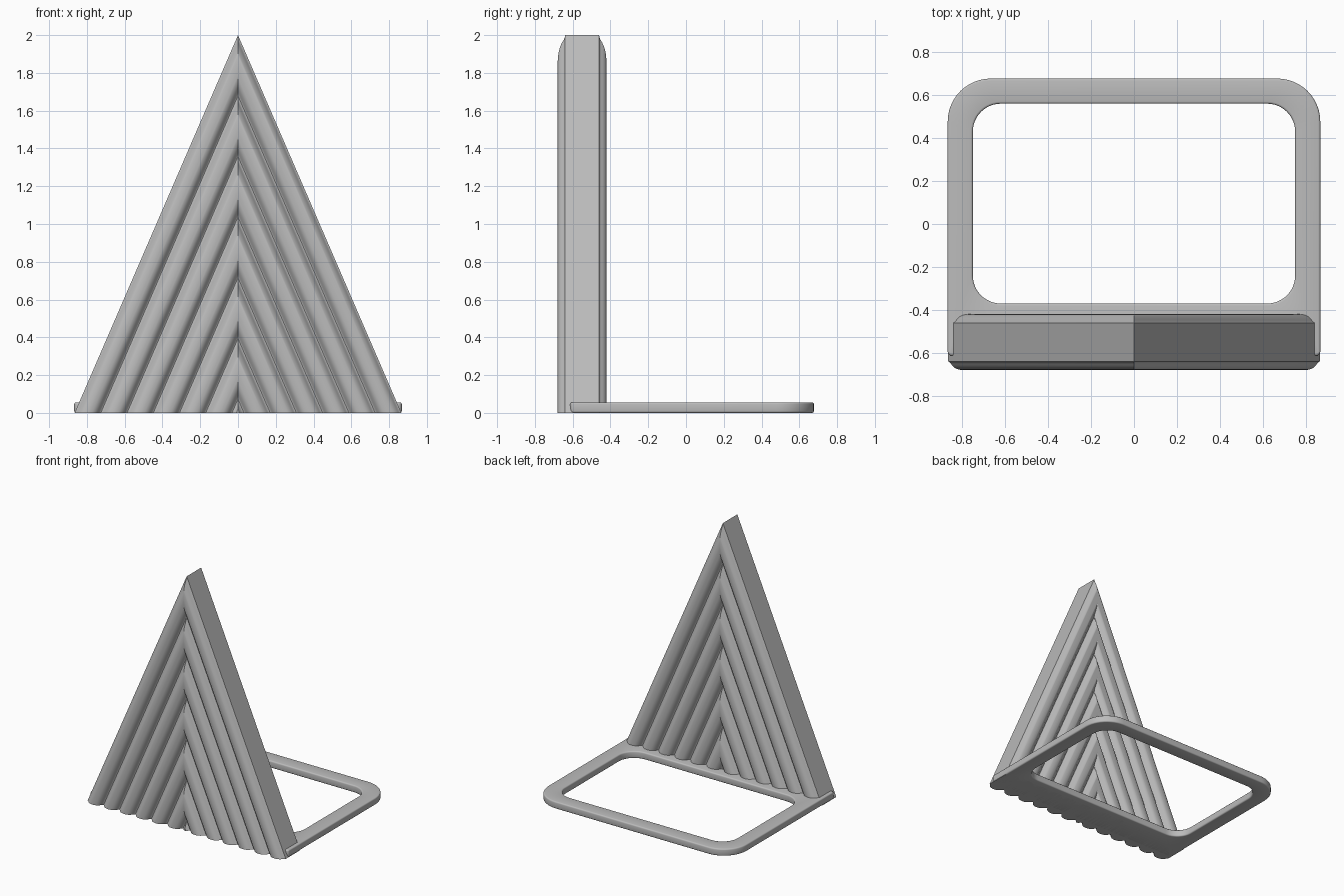
import bpy
import bmesh
import math

cube = bpy.data.objects.get("Cube")
if cube:
    bpy.data.objects.remove(cube, do_unlink=True)

# Single plain grey
grey = bpy.data.materials.new("plain grey")
grey.use_nodes = True
COLOR = (0.5, 0.5, 0.5, 1.0)
grey.diffuse_color = COLOR
grey.node_tree.nodes["Principled BSDF"].inputs["Base Color"].default_value = COLOR


def finish(name, bm, angle):
    bmesh.ops.remove_doubles(bm, verts=bm.verts, dist=1e-5)
    bmesh.ops.recalc_face_normals(bm, faces=bm.faces)
    mesh = bpy.data.meshes.new(name)
    bm.to_mesh(mesh)
    bm.free()
    mesh.materials.append(grey)
    obj = bpy.data.objects.new(name, mesh)
    bpy.context.collection.objects.link(obj)
    bpy.ops.object.select_all(action='DESELECT')
    obj.select_set(True)
    bpy.context.view_layer.objects.active = obj
    bpy.ops.object.shade_smooth_by_angle(angle=math.radians(angle))
    return obj


# Ribbed triangle: ribs run parallel to the slanted sides, front and back
HEIGHT, HALF_W, HALF_D = 2.0, 0.865, 0.13
CENTER_Y = -0.55
slope = math.hypot(HEIGHT, HALF_W)
reach = HEIGHT * HALF_W / slope          # from slanted side to the base centre
PITCH = 0.1275
# half of one rib: distance from crest, recess below crest
RIB = [(0, 0), (0.01, 0.001), (0.02, 0.003), (0.028, 0.006), (0.036, 0.011),
       (0.043, 0.0175), (0.049, 0.025), (0.054, 0.033), (0.059, 0.038),
       (PITCH / 2, 0.04)]

profile = []
for k in range(math.ceil(reach / PITCH)):
    mid = (k + 0.5) * PITCH
    rib = [(mid - t, d) for t, d in reversed(RIB)] + [(mid + t, d) for t, d in RIB[1:]]
    profile += rib if k == 0 else rib[1:]
profile = [p for p in profile if p[0] < reach - 0.004]
profile.append((reach, profile[-1][1]))

bm = bmesh.new()
for side in (-1, 1):
    rows = []
    for u, recess in profile:
        f = 1 - u / reach
        y = HALF_D - recess
        rows.append([bm.verts.new(co) for co in (
            (side * HALF_W * f, CENTER_Y - y, 0), (0, CENTER_Y - y, HEIGHT * f),
            (side * HALF_W * f, CENTER_Y + y, 0), (0, CENTER_Y + y, HEIGHT * f))])
    bm.faces.new((rows[0][0], rows[0][1], rows[0][3], rows[0][2]))     # slanted side
    for a, b in zip(rows, rows[1:]):
        last = b is rows[-1]
        for i in (0, 2):                                               # front, back
            tip = (b[i],) if last else (b[i + 1], b[i])
            bm.faces.new((a[i], a[i + 1]) + tip)
        bm.faces.new((a[0], b[0], b[2], a[2]))                         # underside
finish("ribbed_triangle", bm, 35)


# Flat base frame with rounded corners and softened edges
def rounded_loop(x, y_front, y_back, r_front, r_back, inset, steps=12):
    pts = []
    corners = ((x, y_back, r_back, 0), (-x, y_back, r_back, 1),
               (-x, y_front, r_front, 2), (x, y_front, r_front, 3))
    for cx, cy, r, quarter in corners:
        ox = cx - math.copysign(r, cx)
        oy = cy - r if quarter < 2 else cy + r
        for s in range(steps + 1):
            a = math.pi / 2 * (quarter + s / steps)
            pts.append((ox + (r - inset) * math.cos(a), oy + (r - inset) * math.sin(a)))
    return pts


THICK, SOFT = 0.056, 0.01
outer = (0.867, -0.613, 0.677, 0.02, 0.2)
inner = (0.75, -0.37, 0.56, 0.13, 0.13)
section = []
for shape, sign, order in ((outer, 1, 1), (inner, -1, -1)):
    arc = []
    for z0, start in ((SOFT, -90), (THICK - SOFT, 0)):
        for s in range(4):
            a = math.radians(start + 30 * s)
            arc.append((shape, sign * SOFT * (1 - math.cos(a)), z0 + SOFT * math.sin(a)))
    section += arc[::order]

bm = bmesh.new()
loops = [[bm.verts.new((x, y, z)) for x, y in rounded_loop(*shape, inset)]
         for shape, inset, z in section]
for la, lb in zip(loops, loops[1:] + loops[:1]):
    n = len(la)
    for i in range(n):
        j = (i + 1) % n
        bm.faces.new((la[i], la[j], lb[j], lb[i]))
finish("base_frame", bm, 40)
